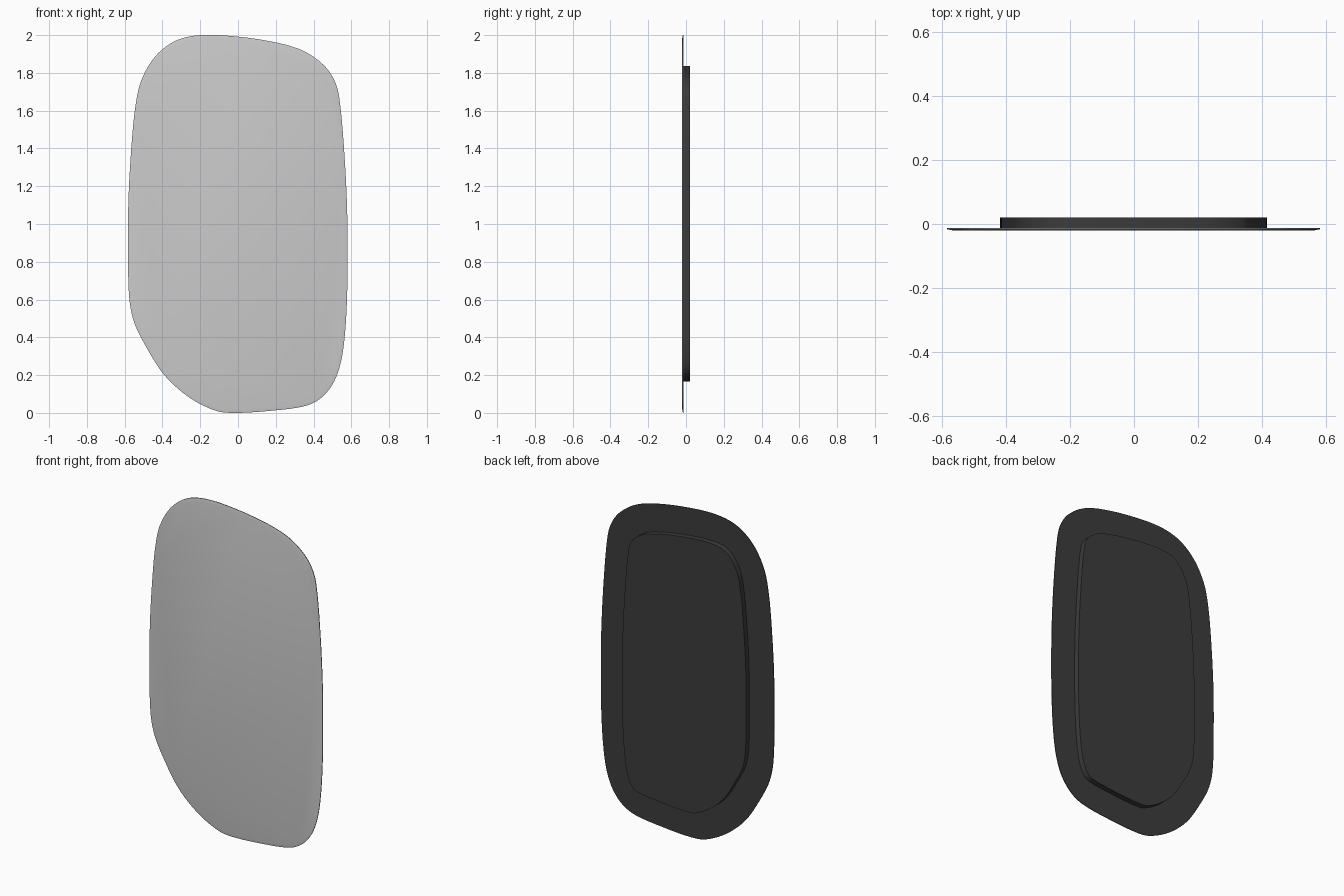
import bpy, bmesh, math
from mathutils import Vector

if "Cube" in bpy.data.objects:
    bpy.data.objects.remove(bpy.data.objects["Cube"])

# Pebble outline, clockwise in (x, z), seen from the front
KEYS = [(-.20, 2.0), (0, 1.992), (.22, 1.957), (.355, 1.912), (.46, 1.835), (.515, 1.75),
        (.538, 1.655), (.562, 1.39), (.577, 1.1), (.58, .86), (.577, .6), (.563, .385),
        (.54, .25), (.50, .15), (.435, .075), (.35, .035), (.17, .011), (-.02, 0),
        (-.12, .012), (-.26, .083), (-.39, .20), (-.495, .365), (-.55, .48), (-.575, .6),
        (-.582, .81), (-.58, 1.13), (-.562, 1.44), (-.542, 1.63), (-.512, 1.76),
        (-.44, 1.885), (-.335, 1.968)]


def smooth_loop(keys, steps=5):
    """Closed centripetal-like spline through the key points."""
    p = [Vector(k) for k in keys]
    n = len(p)
    out = []
    for i in range(n):
        a, b, c, d = p[i - 1], p[i], p[(i + 1) % n], p[(i + 2) % n]
        span = (c - b).length
        m1 = (c - a) * (span / ((c - b).length + (b - a).length))
        m2 = (d - b) * (span / ((d - c).length + (c - b).length))
        for s in range(steps):
            t = s / steps
            out.append(b * (2*t**3 - 3*t*t + 1) + m1 * (t**3 - 2*t*t + t)
                       + c * (3*t*t - 2*t**3) + m2 * (t**3 - t*t))
    return out


def inset(loop, dist):
    n = len(loop)
    out = []
    for i, p in enumerate(loop):
        t = (loop[(i + 1) % n] - loop[i - 1]).normalized()
        out.append(p + Vector((t.y, -t.x)) * dist)
    return out


def clean_inset(loop, dist):
    """Inset that drops points folding back inside tight corners."""
    return [q for q in inset(loop, dist)
            if min((q - p).length for p in loop) > dist - .002]


def material(name, shade):
    m = bpy.data.materials.new(name)
    m.diffuse_color = (shade, shade, shade, 1)
    m.use_nodes = True
    m.node_tree.nodes["Principled BSDF"].inputs["Base Color"].default_value = m.diffuse_color
    return m


def slab(name, rings, mat=None):
    """Stack of (loop, y) rings, front to back, capped at both ends."""
    bm = bmesh.new()
    rows = [[bm.verts.new((p.x, y, p.y)) for p in loop] for loop, y in rings]
    n = len(rows[0])
    for r, s in zip(rows, rows[1:]):
        for i in range(n):
            j = (i + 1) % n
            bm.faces.new((r[i], r[j], s[j], s[i]))
    bm.faces.new(rows[0])
    bm.faces.new(rows[-1][::-1])
    bmesh.ops.recalc_face_normals(bm, faces=bm.faces)
    me = bpy.data.meshes.new(name)
    bm.to_mesh(me)
    bm.free()
    ob = bpy.data.objects.new(name, me)
    bpy.context.collection.objects.link(ob)
    if mat:
        me.materials.append(mat)
    bpy.ops.object.select_all(action='DESELECT')
    ob.select_set(True)
    bpy.context.view_layer.objects.active = ob
    bpy.ops.object.shade_smooth_by_angle(angle=math.radians(20))
    return ob


outline = smooth_loop(KEYS)
core = clean_inset(outline, .165)
dark = material("dark_backing", .045)

# Mirror glass with a shallow polished bevel
slab("mirror_glass", [(inset(outline, .018), -.02), (outline, -.0165), (outline, -.0145)])
# Thin dark coating behind the glass
slab("glass_backing", [(outline, -.0145), (outline, -.0125)], dark)
# Raised mounting board on the back
slab("mounting_board", [(core, -.0125), (core, .02)], dark)
